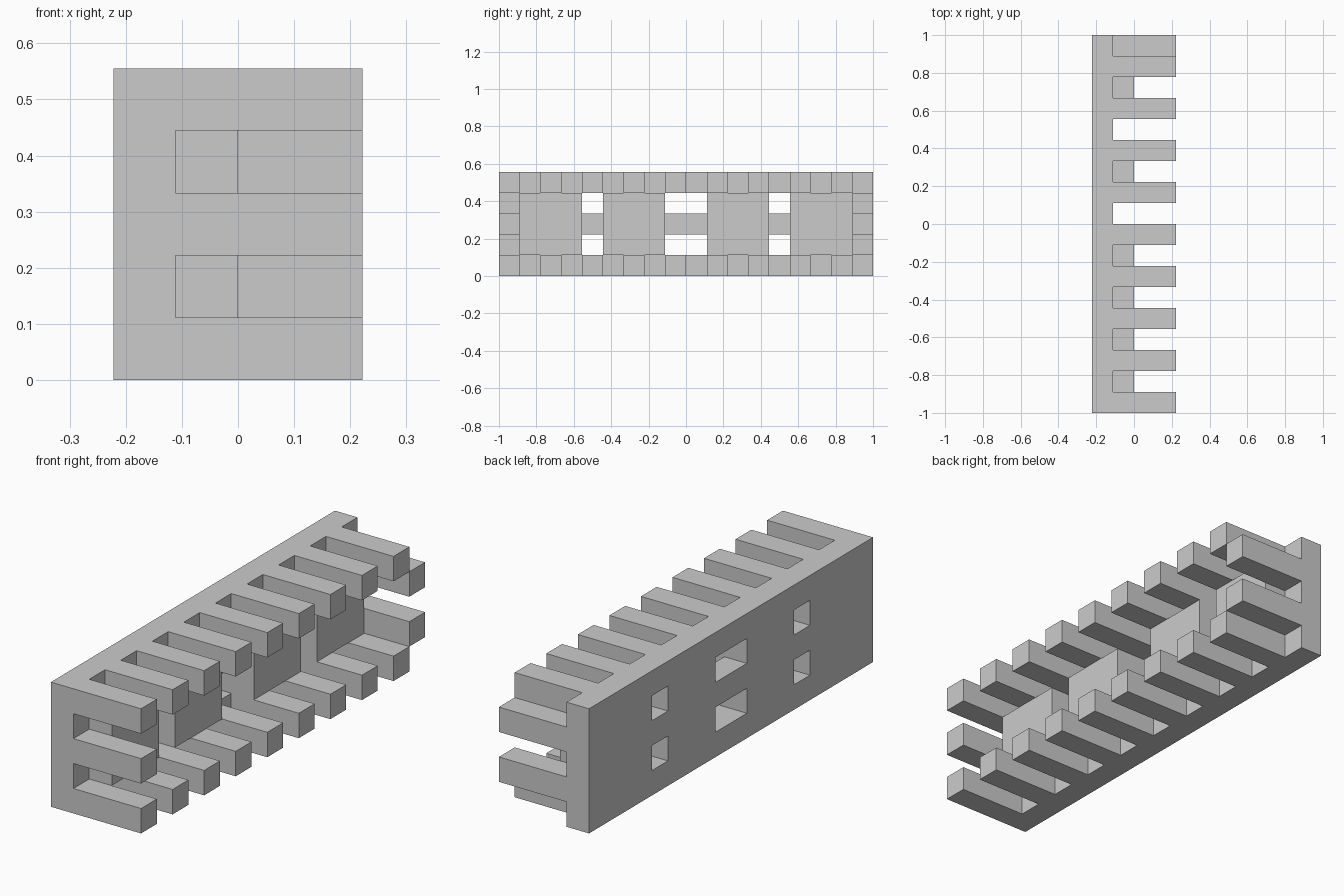
import bpy, bmesh
from mathutils import Vector

if "Cube" in bpy.data.objects:
    bpy.data.objects.remove(bpy.data.objects["Cube"])

U = 1 / 9          # grid unit: the piece is 4 x 18 x 5 units
cells = set()


def block(x, y, z):
    """All unit cells in a box given by (start, end) ranges."""
    return {(i, j, k) for i in range(*x) for j in range(*y) for k in range(*z)}


# back plate with six windows
cells |= block((-2, -1), (-9, 9), (0, 5))
for y in ((-5, -4), (-1, 1), (4, 5)):
    for z in (1, 3):
        cells -= block((-2, -1), y, (z, z + 1))

# raised pads behind the teeth
for y in (-8, -4, 1, 5):
    cells |= block((-1, 0), (y, y + 3), (1, 4))

# teeth along the top and bottom edges
for y in range(-9, 9, 2):
    for z in (0, 4):
        cells |= block((-1, 2), (y, y + 1), (z, z + 1))

# teeth on the front end and on the back end
for z in (0, 2, 4):
    cells |= block((-1, 2), (-9, -8), (z, z + 1))
for z in (1, 3):
    cells |= block((-1, 2), (8, 9), (z, z + 1))

# skin the cells: one quad wherever a cell borders empty space
bm = bmesh.new()
verts = {}


def vert(p):
    key = tuple(round(c) for c in p)
    if key not in verts:
        verts[key] = bm.verts.new(Vector(key) * U)
    return verts[key]


for cell in cells:
    for axis in range(3):
        for side in (-1, 1):
            n = Vector((0, 0, 0))
            n[axis] = side
            if tuple(round(c) for c in Vector(cell) + n) in cells:
                continue
            a = Vector((0, 0, 0))
            a[(axis + 1) % 3] = 1
            b = n.cross(a)
            centre = Vector(cell) + Vector((.5, .5, .5)) + n / 2
            bm.faces.new([vert(centre + (a * s + b * t) / 2)
                          for s, t in ((-1, -1), (1, -1), (1, 1), (-1, 1))])

# merge coplanar quads into clean flat faces
bmesh.ops.dissolve_limit(bm, angle_limit=0.01, verts=bm.verts, edges=bm.edges)
mesh = bpy.data.meshes.new("toothed_panel")
bm.to_mesh(mesh)
bm.free()
bpy.context.collection.objects.link(bpy.data.objects.new("toothed_panel", mesh))
